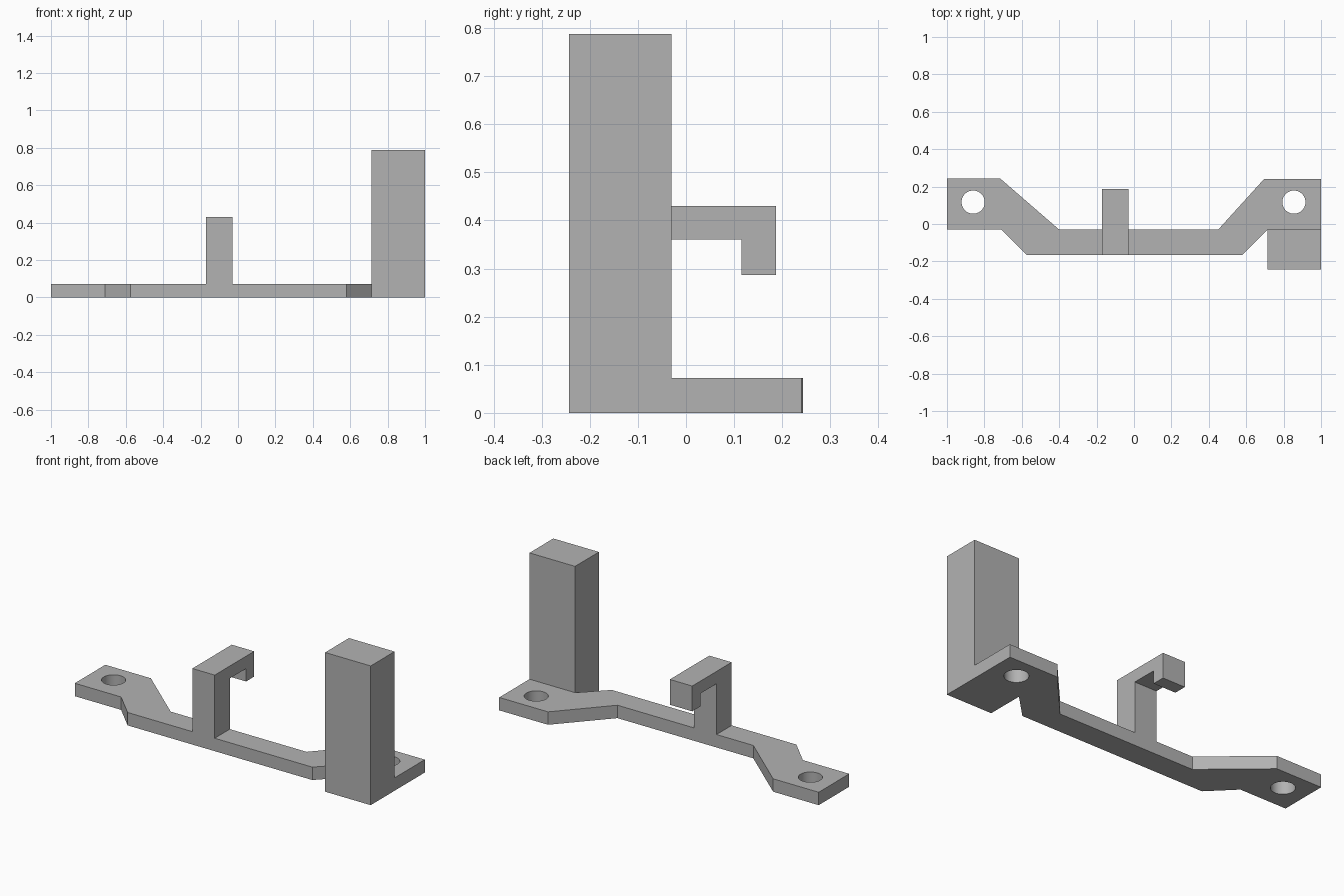
import bpy
import bmesh
from mathutils import Vector

if "Cube" in bpy.data.objects:
    bpy.data.objects.remove(bpy.data.objects["Cube"], do_unlink=True)

grey = bpy.data.materials.new("plain grey")
grey.use_nodes = True
colour = (0.45, 0.45, 0.45, 1)
grey.diffuse_color = colour
grey.node_tree.nodes["Principled BSDF"].inputs["Base Color"].default_value = colour

THICK = 0.073   # plate thickness
BACK = -0.03    # shared line behind the bar, post and block


def prism(name, outline, offset):
    """Extrude a flat outline of 3D points along offset into a solid."""
    bm = bmesh.new()
    face = bm.faces.new([bm.verts.new(p) for p in outline])
    moved = bmesh.ops.extrude_face_region(bm, geom=[face], use_keep_orig=True)
    verts = [v for v in moved["geom"] if isinstance(v, bmesh.types.BMVert)]
    bmesh.ops.translate(bm, verts=verts, vec=Vector(offset))
    bmesh.ops.recalc_face_normals(bm, faces=bm.faces)
    mesh = bpy.data.meshes.new(name)
    bm.to_mesh(mesh)
    bm.free()
    mesh.materials.append(grey)
    obj = bpy.data.objects.new(name, mesh)
    bpy.context.collection.objects.link(obj)
    return obj


# Cranked base plate with two mounting ears
plate_outline = [
    (-1, BACK), (-0.71, BACK), (-0.575, -0.165), (0.58, -0.165),
    (0.715, BACK), (1, BACK), (1, 0.24), (0.695, 0.24),
    (0.45, BACK), (-0.4, BACK), (-0.715, 0.243), (-1, 0.243),
]
plate = prism("base_plate", [(x, y, 0) for x, y in plate_outline], (0, 0, THICK))

# Round screw holes through the ears
bpy.context.view_layer.objects.active = plate
for x in (-0.86, 0.855):
    bpy.ops.mesh.primitive_cylinder_add(vertices=48, radius=0.062, depth=0.4,
                                        location=(x, 0.117, 0))
    cutter = bpy.context.object
    cutter.name = "hole_cutter"
    cutter.hide_render = True
    cutter.data.materials.append(grey)
    cut = plate.modifiers.new("screw_hole", "BOOLEAN")
    cut.operation = "DIFFERENCE"
    cut.solver = "EXACT"
    cut.object = cutter
    bpy.ops.object.select_all(action="DESELECT")
    plate.select_set(True)
    bpy.context.view_layer.objects.active = plate
    bpy.ops.object.modifier_apply(modifier=cut.name)
    bpy.data.objects.remove(cutter, do_unlink=True)
bpy.ops.object.shade_smooth_by_angle()

# Hooked post: upright, arm reaching back, and down-turned lip
hook_profile = [
    (-0.165, THICK), (BACK, THICK), (BACK, 0.36), (0.115, 0.36),
    (0.115, 0.287), (0.187, 0.287), (0.187, 0.43), (-0.165, 0.43),
]
prism("hook_post", [(-0.17, y, z) for y, z in hook_profile], (0.14, 0, 0))

# Tall block in front of the left ear
block_base = [(0.715, -0.243), (1, -0.243), (1, BACK), (0.715, BACK)]
prism("tall_block", [(x, y, 0) for x, y in block_base], (0, 0, 0.787))
